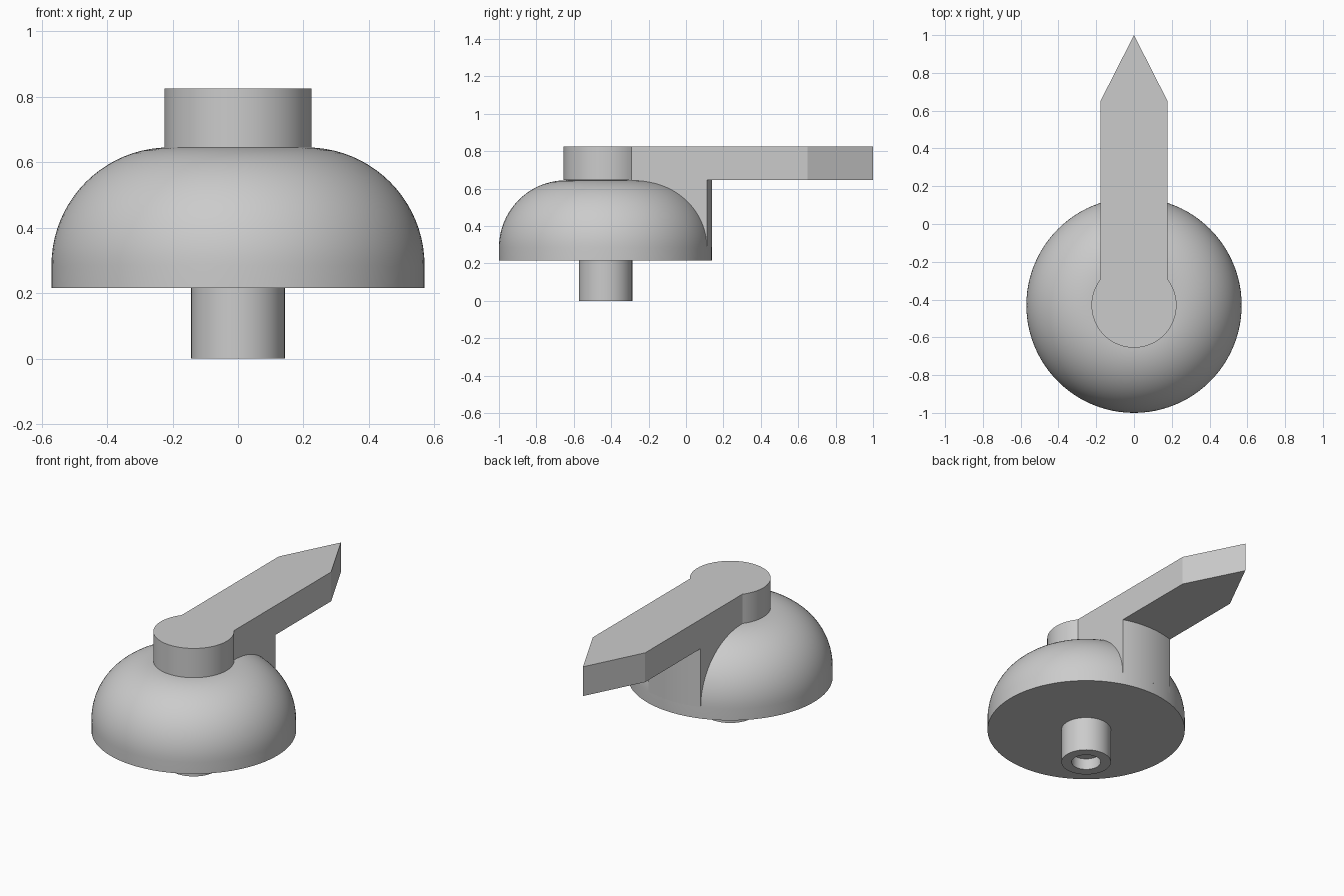
import bpy, bmesh, math
from mathutils import Vector

if "Cube" in bpy.data.objects:
    bpy.data.objects.remove(bpy.data.objects["Cube"])

CY = -0.43              # y of the knob axis
R = 0.57                # dome radius
W = 0.178               # half width of the pointer
FILLET = 0.36           # dome rounding radius
Z_BASE, Z_TOP, Z_POINTER = 0.215, 0.645, 0.825

grey = bpy.data.materials.new("grey")
grey.diffuse_color = (0.6, 0.6, 0.6, 1)
grey.use_nodes = True
grey.node_tree.nodes["Principled BSDF"].inputs["Base Color"].default_value = grey.diffuse_color


def finish(bm, name, location=(0, 0, 0)):
    bmesh.ops.remove_doubles(bm, verts=bm.verts, dist=1e-5)
    bmesh.ops.recalc_face_normals(bm, faces=bm.faces)
    mesh = bpy.data.meshes.new(name)
    bm.to_mesh(mesh)
    bm.free()
    mesh.materials.append(grey)
    obj = bpy.data.objects.new(name, mesh)
    obj.location = location
    bpy.context.collection.objects.link(obj)
    bpy.ops.object.select_all(action='DESELECT')
    obj.select_set(True)
    bpy.context.view_layer.objects.active = obj
    bpy.ops.object.shade_smooth_by_angle(angle=math.radians(25))
    return obj


def lathe(name, profile, steps=96):
    """Spin a (radius, z) profile around the knob axis."""
    bm = bmesh.new()
    verts = [bm.verts.new((r, 0, z)) for r, z in profile]
    edges = [bm.edges.new(pair) for pair in zip(verts, verts[1:])]
    bmesh.ops.spin(bm, geom=verts + edges, cent=(0, 0, 0), axis=(0, 0, 1),
                   angle=2 * math.pi, steps=steps, use_merge=True)
    return finish(bm, name, (0, CY, 0))


def prism(name, outline, z0, z1):
    """Extrude an (x, y) outline upward."""
    bm = bmesh.new()
    face = bm.faces.new([bm.verts.new((x, y, z0)) for x, y in outline])
    top = bmesh.ops.extrude_face_region(bm, geom=[face])["geom"]
    bmesh.ops.translate(bm, vec=Vector((0, 0, z1 - z0)),
                        verts=[v for v in top if isinstance(v, bmesh.types.BMVert)])
    return finish(bm, name)


def arc(radius, start, end, count):
    angles = [start + (end - start) * i / count for i in range(count + 1)]
    return [(radius * math.cos(a), CY + radius * math.sin(a)) for a in angles]


# Dome: flat underside, short straight rim, rounded shoulder
shoulder = [(R - FILLET + FILLET * math.cos(a), Z_TOP - FILLET + FILLET * math.sin(a))
            for a in (math.pi / 2 * i / 20 for i in range(21))]
lathe("dome", [(0, Z_BASE), (R, Z_BASE)] + shoulder + [(0, Z_TOP)])

# Stem with a shallow blind hole in its end
lathe("stem", [(0, 0.07), (0.084, 0.07), (0.084, 0), (0.143, 0), (0.143, Z_BASE)], 64)

# Rib that fills the dome shoulder below the pointer
half = math.asin(W / R)
prism("rib", [(-W, CY), (W, CY)] + arc(R, math.pi / 2 - half, math.pi / 2 + half, 12),
      Z_TOP - FILLET, Z_TOP)

# Pointer: round hub, straight arm and sharp tip
hub = 0.225
a = math.acos(W / hub)
prism("pointer", arc(hub, math.pi - a, 2 * math.pi + a, 48)
      + [(W, 0.65), (0, 1.0), (-W, 0.65)], Z_TOP, Z_POINTER)
